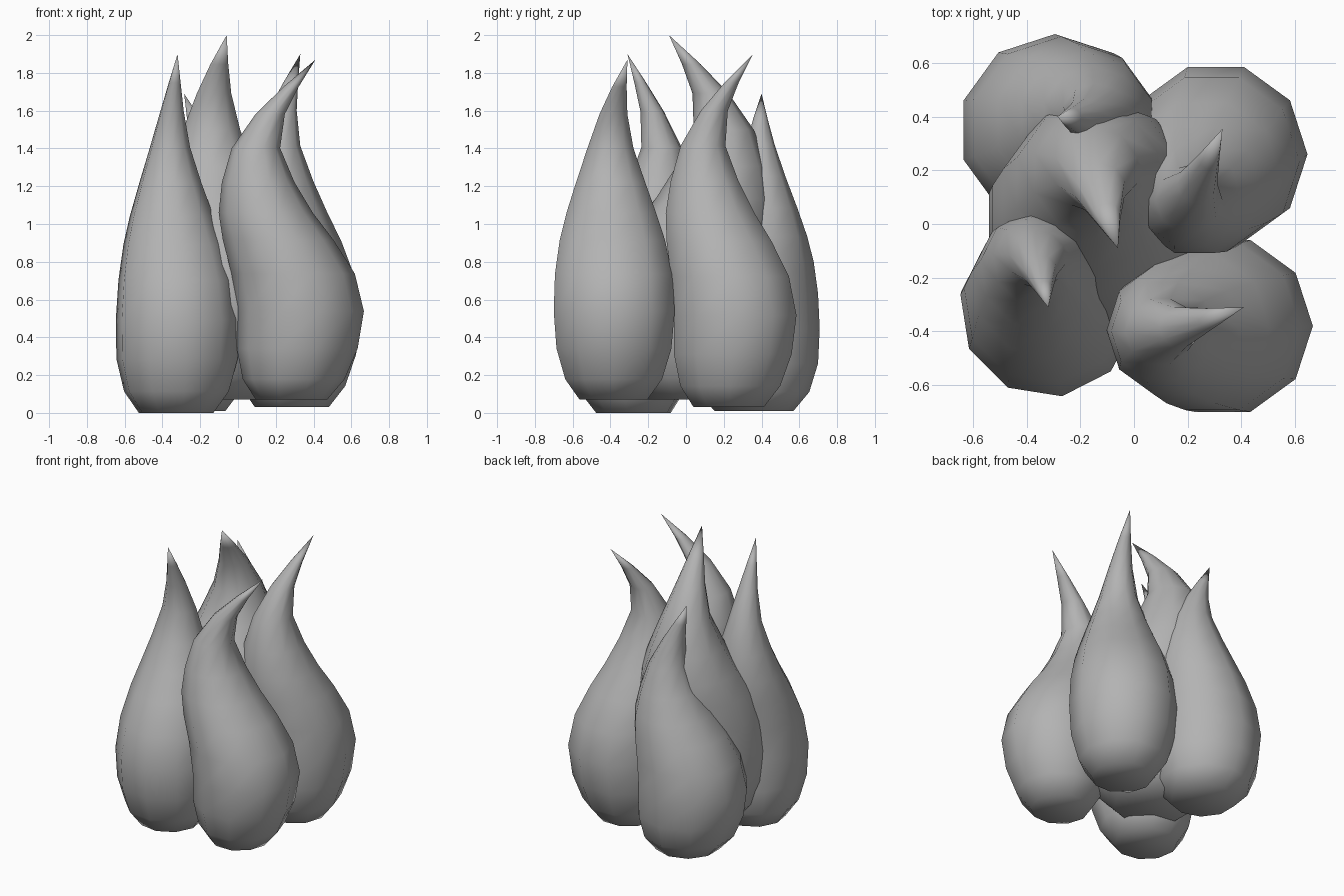
import bpy
import bmesh
from math import cos, sin, tau
from mathutils import Vector

cube = bpy.data.objects.get("Cube")
if cube:
    bpy.data.objects.remove(cube, do_unlink=True)

grey = bpy.data.materials.new("plain grey")
grey.use_nodes = True
colour = (0.45, 0.45, 0.45, 1)
grey.diffuse_color = colour
grey.node_tree.nodes["Principled BSDF"].inputs["Base Color"].default_value = colour

SIDES = 10
# Shared flame profile: height share, radius share, lean share, tip share
PROFILE = [
    (0, .56, .2, 0), (.06, .8, .15, 0), (.15, .95, .07, 0), (.26, 1, 0, 0),
    (.37, .97, .16, 0), (.47, .87, .5, 0), (.55, .74, .78, 0),
    (.64, .57, .95, 0), (.74, .38, 1, 0), (.84, .23, .73, .15),
    (.92, .12, .38, .5),
]


def flame(name, base, top, radius, lean, tip, slim, turn):
    """Bulb of stacked rings that leans aside and hooks back at its tip."""
    base, lean, tip = Vector(base), Vector((*lean, 0)), Vector((*tip, 0))
    height = Vector((0, 0, top - base.z))
    bm = bmesh.new()
    rings = []
    for t, r, sway, flick in PROFILE:
        centre = base + height * t + lean * sway + tip * flick
        size = radius * r * (1 - slim * t) * 1.02
        rings.append([
            bm.verts.new(centre + size * Vector((cos(a), sin(a), 0)))
            for a in (tau * (i + turn) / SIDES for i in range(SIDES))])
    point = bm.verts.new(base + height + tip)
    for low, high in zip(rings, rings[1:]):
        for i in range(SIDES):
            j = (i + 1) % SIDES
            bm.faces.new((low[i], low[j], high[j], high[i]))
    for i in range(SIDES):
        bm.faces.new((rings[-1][i], rings[-1][(i + 1) % SIDES], point))
    bm.faces.new(rings[0][::-1])
    for face in bm.faces:
        face.smooth = True
    mesh = bpy.data.meshes.new(name)
    bm.to_mesh(mesh)
    bm.free()
    mesh.materials.append(grey)
    obj = bpy.data.objects.new(name, mesh)
    bpy.context.collection.objects.link(obj)


# Four outer flames around a larger central one
flame("front_right_flame", (-.32, -.315, 0), 1.9, .35, (-.04, .185), (0, .005), .28, .75)
flame("front_left_flame", (.33, -.38, .07), 1.87, .33, (-.235, -.02), (.08, .07), 0, 0)
flame("back_left_flame", (.305, .26, .03), 1.9, .342, (-.1, -.17), (.025, .095), .08, 0)
flame("back_right_flame", (-.295, .35, .01), 1.69, .365, (.15, .05), (.01, .05), .15, .5)
flame("central_flame", (-.13, -.02, .07), 2, .43, (-.01, .22), (.07, -.07), .06, .5)
